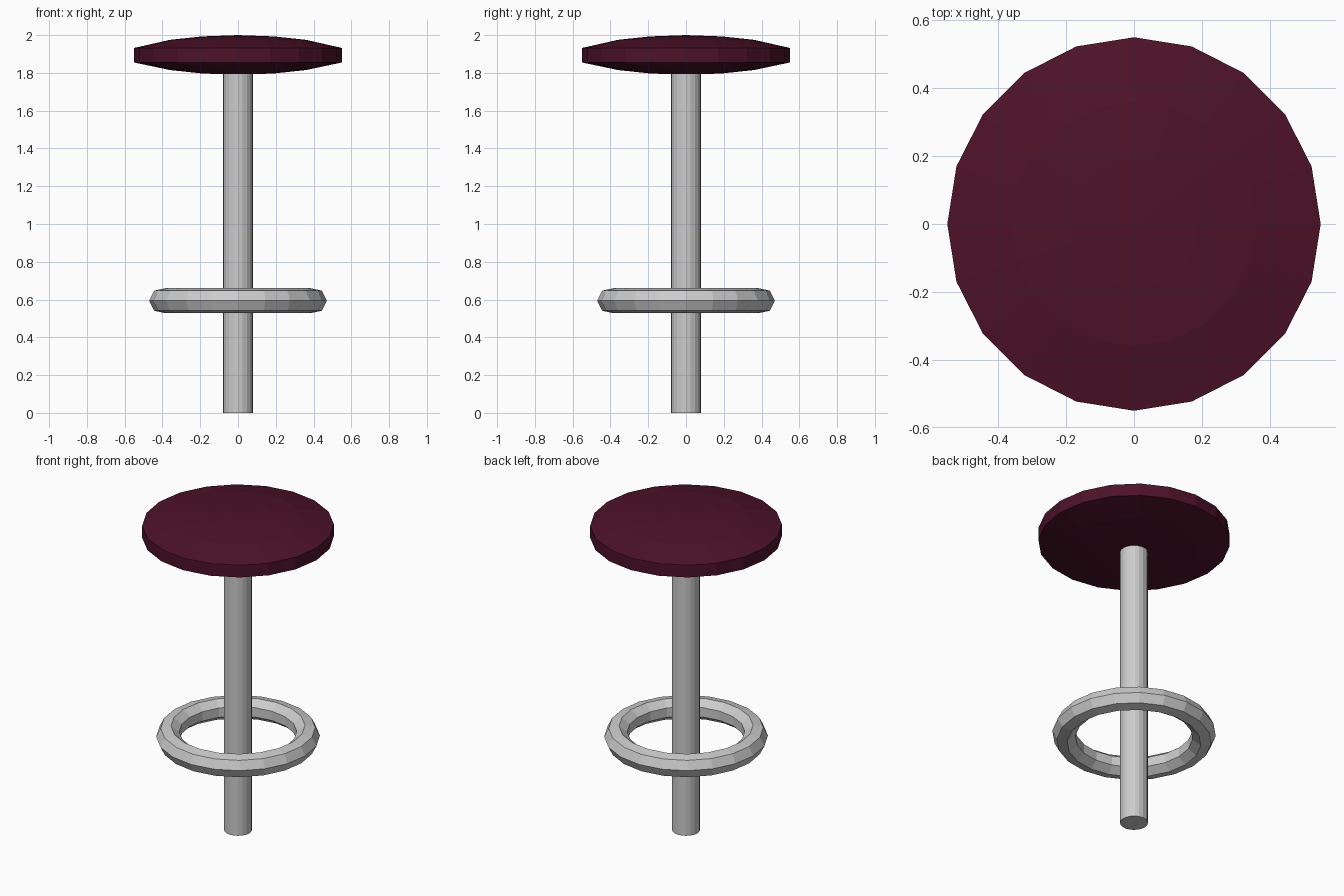
import bpy, bmesh
from math import pi, cos, sin

if "Cube" in bpy.data.objects:
    bpy.data.objects.remove(bpy.data.objects["Cube"])


def lathe(name, profile, sides, closed=False, color=None):
    """Revolve an (r, z) profile around z with flat faces."""
    bm = bmesh.new()
    rings = []
    for r, z in profile:
        if r == 0:
            rings.append([bm.verts.new((0, 0, z))] * sides)
        else:
            rings.append([bm.verts.new((r * cos(2 * pi * i / sides), r * sin(2 * pi * i / sides), z))
                          for i in range(sides)])
    pairs = list(zip(rings, rings[1:]))
    if closed:
        pairs.append((rings[-1], rings[0]))
    for a, b in pairs:
        for i in range(sides):
            j = (i + 1) % sides
            bm.faces.new(dict.fromkeys((a[i], a[j], b[j], b[i])))
    bmesh.ops.recalc_face_normals(bm, faces=bm.faces)
    mesh = bpy.data.meshes.new(name)
    bm.to_mesh(mesh)
    bm.free()
    obj = bpy.data.objects.new(name, mesh)
    bpy.context.collection.objects.link(obj)
    if color:
        mat = bpy.data.materials.new(name + "_colour")
        mat.diffuse_color = color
        mat.use_nodes = True
        mat.node_tree.nodes["Principled BSDF"].inputs["Base Color"].default_value = mat.diffuse_color
        mesh.materials.append(mat)
    return obj


# Central post
lathe("post", [(0, 0), (0.08, 0), (0.08, 1.82), (0, 1.82)], 20)

# Foot ring with a faceted tube section
TUBE_SIDES = 7
tube = [(0.40 + 0.07 * cos(2 * pi * k / TUBE_SIDES), 0.594 + 0.068 * sin(2 * pi * k / TUBE_SIDES))
        for k in range(TUBE_SIDES)]
lathe("foot_ring", tube, 20, closed=True)

# Domed cushion seat
lathe("seat", [(0, 1.79), (0.19, 1.797), (0.36, 1.815), (0.55, 1.855),
               (0.55, 1.932), (0.36, 1.975), (0.19, 1.993), (0, 2.0)], 20,
      color=(0.075, 0.006, 0.022, 1))
